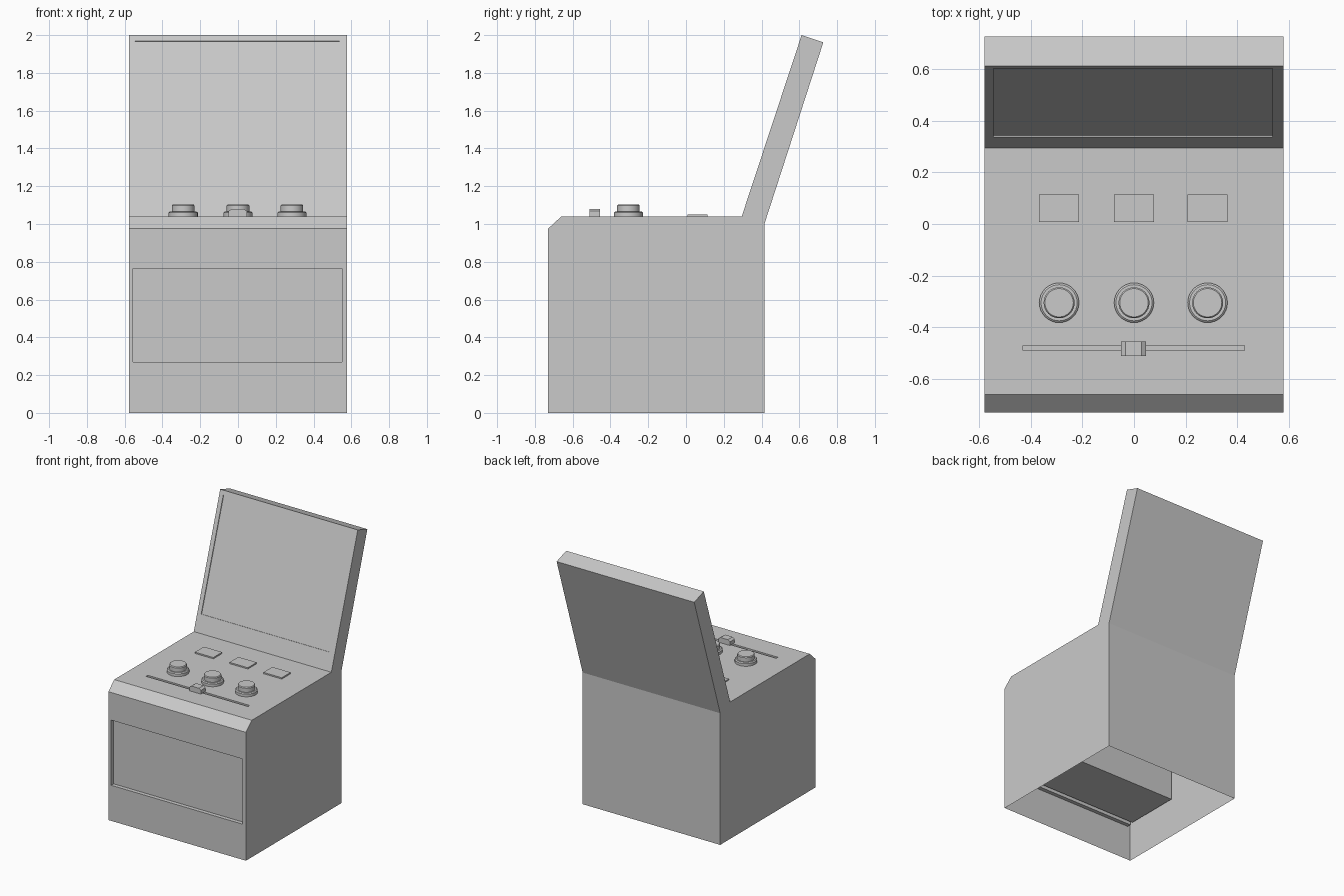
import bpy, bmesh
from mathutils import Vector

cube = bpy.data.objects.get("Cube")
if cube:
    bpy.data.objects.remove(cube, do_unlink=True)

grey = bpy.data.materials.new("light_grey")
grey.use_nodes = True
colour = (0.59, 0.59, 0.59, 1)
grey.diffuse_color = colour
grey.node_tree.nodes["Principled BSDF"].inputs["Base Color"].default_value = colour

HALF = 0.578   # half width of the cabinet
TOP = 1.04     # height of the control deck


def finish(bm, name):
    bmesh.ops.remove_doubles(bm, verts=bm.verts, dist=0.0001)
    bmesh.ops.recalc_face_normals(bm, faces=bm.faces)
    mesh = bpy.data.meshes.new(name)
    bm.to_mesh(mesh)
    bm.free()
    mesh.materials.append(grey)
    obj = bpy.data.objects.new(name, mesh)
    bpy.context.collection.objects.link(obj)
    return obj


def face(bm, points):
    bm.faces.new([bm.verts.new(p) for p in points])


def strip(bm, a, b):
    """Full-width quad between two (y, z) profile points."""
    face(bm, [(-HALF, *a), (HALF, *a), (HALF, *b), (-HALF, *b)])


def recessed_strip(bm, a, b, x0, x1, t0, t1, depth):
    """Full-width quad with a sunken rectangle, t measured along a to b."""
    start = Vector((0, *a))
    along = (Vector((0, *b)) - start)
    length = along.length
    along.normalize()
    inward = Vector((0, along.z, -along.y)) * depth

    def rect(xa, xb, ta, tb):
        return [start + along * t + Vector((x, 0, 0))
                for x, t in ((xa, ta), (xb, ta), (xb, tb), (xa, tb))]

    outer = rect(-HALF, HALF, 0, length)
    rim = rect(x0, x1, t0, t1)
    floor = [p + inward for p in rim]
    for loop, nxt in ((outer, rim), (rim, floor)):
        for i in range(4):
            j = (i + 1) % 4
            face(bm, [loop[i], loop[j], nxt[j], nxt[i]])
    face(bm, floor)


def side_walls(bm, profile):
    for x in (-HALF, HALF):
        face(bm, [(x, y, z) for y, z in profile])


def box(name, x0, x1, y0, y1, z0, z1):
    bm = bmesh.new()
    bmesh.ops.create_cube(bm, size=1)
    for v in bm.verts:
        v.co = ((x0 + x1) / 2 + v.co.x * (x1 - x0),
                (y0 + y1) / 2 + v.co.y * (y1 - y0),
                (z0 + z1) / 2 + v.co.z * (z1 - z0))
    return finish(bm, name)


def disc(bm, x, y, z0, z1, r0, r1):
    ret = bmesh.ops.create_cone(bm, cap_ends=True, segments=32,
                                radius1=r0, radius2=r1, depth=z1 - z0)
    bmesh.ops.translate(bm, verts=ret["verts"], vec=(x, y, (z0 + z1) / 2))


# Cabinet shell, open underneath, with front panel and slider slot sunk in
foot, brow, deck = (-0.73, 0), (-0.73, 0.975), (-0.66, TOP)
hinge, back_top, back_foot = (0.295, TOP), (0.415, 1.0), (0.415, 0)
bm = bmesh.new()
recessed_strip(bm, foot, brow, -0.555, 0.55, 0.27, 0.765, 0.03)
strip(bm, brow, deck)
recessed_strip(bm, deck, hinge, -0.43, 0.427, 0.17, 0.19, 0.012)
strip(bm, back_top, back_foot)
side_walls(bm, [foot, brow, deck, hinge, back_top, back_foot])
finish(bm, "cabinet")

# Leaning lid with a shallow sunken panel
tip, tip_back = (0.612, 2.0), (0.727, 1.962)
bm = bmesh.new()
recessed_strip(bm, hinge, tip, -0.545, 0.537, 0.132, 0.977, 0.006)
strip(bm, tip, tip_back)
strip(bm, tip_back, back_top)
strip(bm, back_top, hinge)
side_walls(bm, [hinge, tip, tip_back, back_top])
finish(bm, "lid")

# Compartment behind the front panel
box("inner_compartment", -0.555, 0.55, -0.68, -0.25, 0.28, 0.765)

# Round buttons and flat display plates in three columns
for label, x in (("right", -0.29), ("middle", 0), ("left", 0.285)):
    bm = bmesh.new()
    disc(bm, x, -0.305, TOP, 1.06, 0.077, 0.077)
    disc(bm, x, -0.305, 1.06, 1.066, 0.077, 0.07)
    disc(bm, x, -0.305, 1.066, 1.097, 0.06, 0.06)
    disc(bm, x, -0.305, 1.097, 1.103, 0.06, 0.055)
    button = finish(bm, label + "_button")
    bpy.ops.object.select_all(action='DESELECT')
    button.select_set(True)
    bpy.context.view_layer.objects.active = button
    bpy.ops.object.shade_smooth_by_angle()
    box(label + "_plate", x - 0.077, x + 0.077, 0.008, 0.115, TOP, 1.05)

# Slider knob with sloped ends
bm = bmesh.new()
outline = [(-0.05, TOP), (0.047, TOP), (0.047, 1.068),
           (0.03, 1.08), (-0.033, 1.08), (-0.05, 1.068)]
face(bm, [(x, -0.512, z) for x, z in outline])
ret = bmesh.ops.extrude_face_region(bm, geom=bm.faces[:])
bmesh.ops.translate(bm, vec=(0, 0.056, 0),
                    verts=[g for g in ret["geom"] if isinstance(g, bmesh.types.BMVert)])
finish(bm, "slider_knob")
